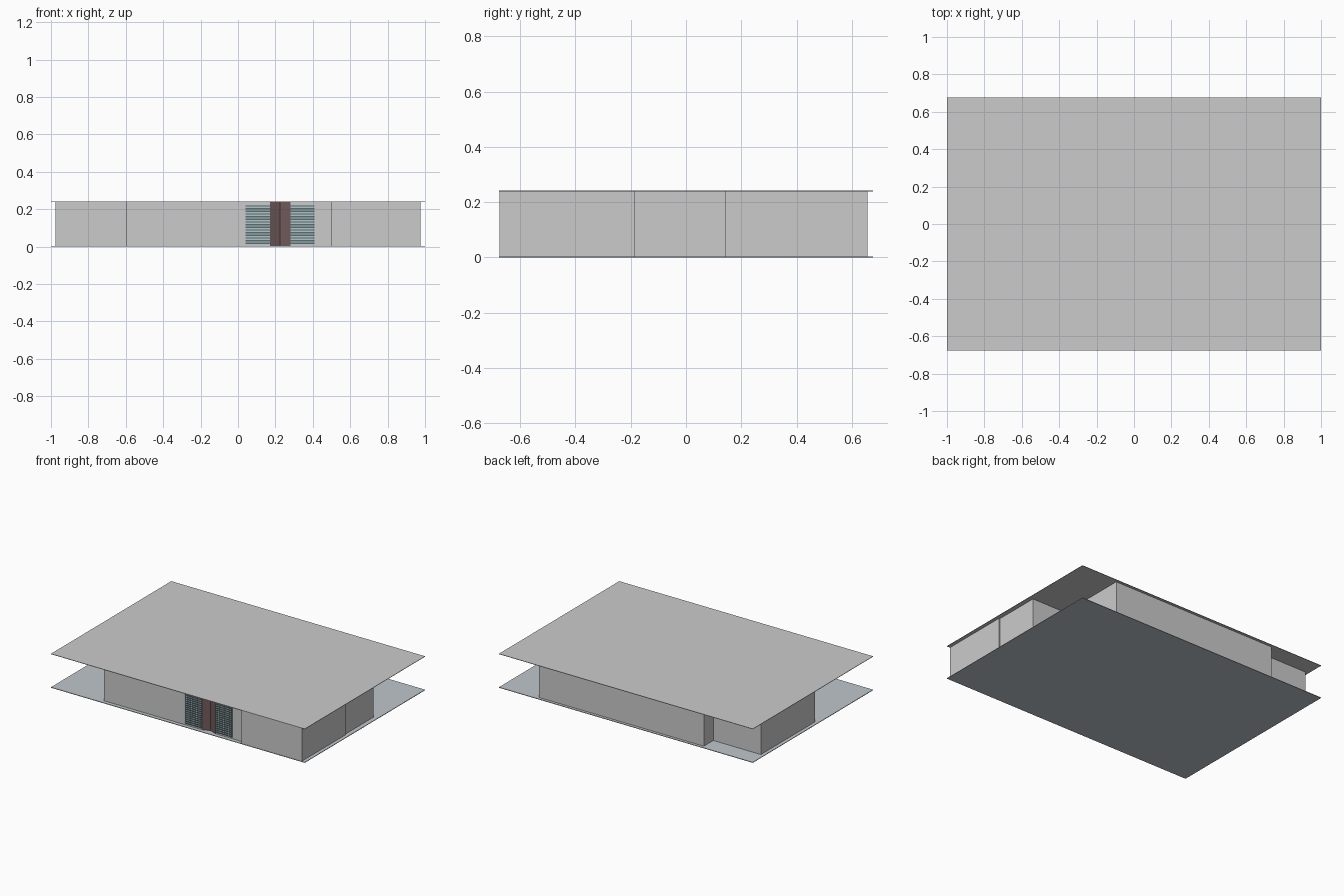
import bpy, bmesh

if "Cube" in bpy.data.objects:
    bpy.data.objects.remove(bpy.data.objects["Cube"])

FLOOR, ROOF = 0.004, 0.239


def material(name, rgb):
    m = bpy.data.materials.new(name)
    m.diffuse_color = (*rgb, 1)
    m.use_nodes = True
    m.node_tree.nodes["Principled BSDF"].inputs["Base Color"].default_value = m.diffuse_color
    return m


def add_object(name, bm, mat=None):
    me = bpy.data.meshes.new(name)
    bm.to_mesh(me)
    bm.free()
    ob = bpy.data.objects.new(name, me)
    bpy.context.collection.objects.link(ob)
    if mat:
        me.materials.append(mat)
    return ob


def add_box(bm, lo, hi):
    geom = bmesh.ops.create_cube(bm, size=1)["verts"]
    for v in geom:
        for i in range(3):
            v.co[i] = hi[i] if v.co[i] > 0 else lo[i]


def box(name, lo, hi, mat=None):
    bm = bmesh.new()
    add_box(bm, lo, hi)
    return add_object(name, bm, mat)


def wall(name, path, mat=None):
    """Thin upright sheet following a plan polyline (outside on its right)."""
    bm = bmesh.new()
    low = [bm.verts.new((x, y, FLOOR)) for x, y in path]
    top = [bm.verts.new((x, y, ROOF)) for x, y in path]
    for i in range(len(path) - 1):
        bm.faces.new((low[i], low[i + 1], top[i + 1], top[i]))
    return add_object(name, bm, mat)


floor_mat = material("floor_blue_grey", (0.52, 0.57, 0.59))
glass_mat = material("window_glass", (0.45, 0.56, 0.58))
slat_mat = material("window_slats", (0.10, 0.15, 0.16))
door_mat = material("door_brown", (0.16, 0.10, 0.10))

# floor and roof sheets
box("floor", (-1, -0.677, 0), (1, 0.677, FLOOR), floor_mat)
box("roof", (-1, -0.677, ROOF), (1, 0.677, 0.242))

# outer walls, stepped plan, running round from door to door
wall("outer_walls", [
    (0.28, -0.65), (0.5, -0.65), (0.5, -0.675), (0.975, -0.675),
    (0.975, -0.185), (0.968, -0.185), (0.968, 0.145), (0.7, 0.145),
    (0.7, 0.657), (-0.6, 0.657), (-0.6, 0.55), (-0.975, 0.55),
    (-0.975, -0.06), (-0.6, -0.06), (-0.6, -0.65), (0.17, -0.65)])

# door leaves meeting in a shallow recess
wall("front_door", [(0.17, -0.65), (0.225, -0.63), (0.28, -0.65)], door_mat)

# slatted windows either side of the door
for side, x0 in (("left", 0.04), ("right", 0.28)):
    x1 = x0 + 0.13
    box(side + "_window_glass", (x0, -0.652, 0.012), (x1, -0.649, 0.222), glass_mat)
    bm = bmesh.new()
    n = 15
    for i in range(n):
        z = 0.014 + i * 0.2 / (n - 1)
        add_box(bm, (x0, -0.656, z), (x1, -0.652, z + 0.007))
    add_object(side + "_window_slats", bm, slat_mat)
